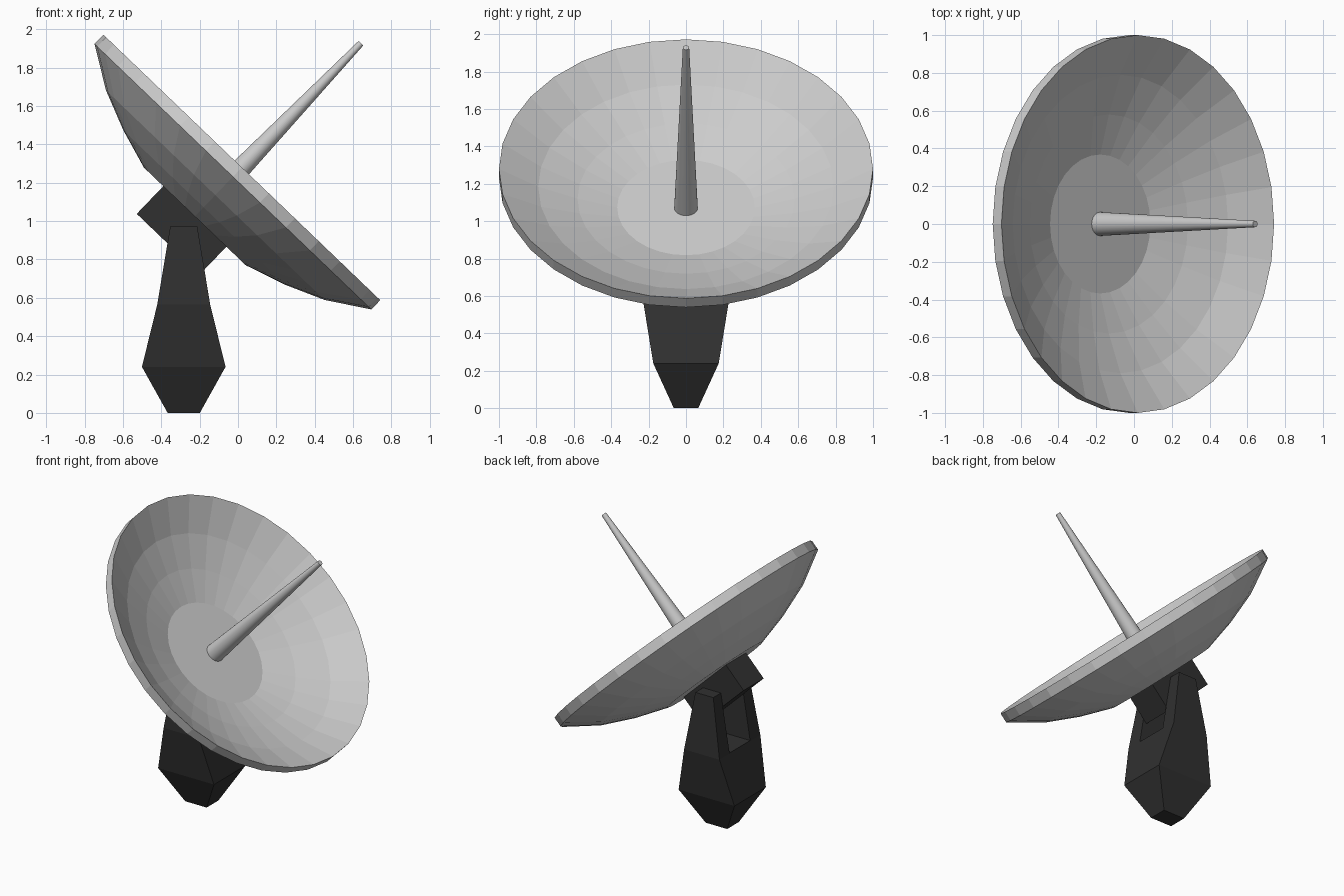
import bpy, bmesh, math
from mathutils import Matrix

if "Cube" in bpy.data.objects:
    bpy.data.objects.remove(bpy.data.objects["Cube"])

# Dish frame: centre of the rim plane, tilted towards +x
TILT = Matrix.Translation((0.02, 0, 1.28)) @ Matrix.Rotation(math.radians(43.8), 4, 'Y')

dark = bpy.data.materials.new("dark_metal")
dark.diffuse_color = (0.03, 0.03, 0.03, 1)
dark.use_nodes = True
dark.node_tree.nodes["Principled BSDF"].inputs["Base Color"].default_value = dark.diffuse_color


def finish(bm, name, matrix=None, mat=None):
    bmesh.ops.recalc_face_normals(bm, faces=bm.faces)
    if matrix:
        bm.transform(matrix)
    me = bpy.data.meshes.new(name)
    bm.to_mesh(me)
    bm.free()
    ob = bpy.data.objects.new(name, me)
    bpy.context.collection.objects.link(ob)
    if mat:
        me.materials.append(mat)
    return ob


def loft(bm, rings, closed=False):
    """Bridge equal-length rings of points; cap the ends unless closed."""
    loops = [[bm.verts.new(p) for p in r] for r in rings]
    n = len(loops[0])
    pairs = list(zip(loops, loops[1:]))
    for a, b in pairs:
        for i in range(n):
            j = (i + 1) % n
            bm.faces.new((a[i], a[j], b[j], b[i]))
    bm.faces.new(loops[0])
    bm.faces.new(loops[-1])


def circle(r, z, n=32):
    return [(r * math.cos(2 * math.pi * i / n), r * math.sin(2 * math.pi * i / n), z)
            for i in range(n)]


def box(name, half, centre, matrix=None, mat=None):
    bm = bmesh.new()
    bmesh.ops.create_cube(bm, size=2)
    bm.transform(Matrix.Translation(centre) @ Matrix.Diagonal((*half, 1)))
    return finish(bm, name, matrix, mat)


# Dish shell: back profile, then the same curve shifted forward for the inside
T = 0.067
curve = [(0.368, -0.354), (0.58, -0.288), (0.79, -0.2), (1.0, -T)]
bm = bmesh.new()
loft(bm, [circle(r, z) for r, z in curve] + [circle(r, z + T) for r, z in reversed(curve)])
finish(bm, "dish", TILT)

# Tapered antenna rod
bm = bmesh.new()
loft(bm, [circle(0.063, -0.29), circle(0.017, 0.898)])
rod = finish(bm, "antenna_rod", TILT)
bpy.context.view_layer.objects.active = rod
rod.select_set(True)
bpy.ops.object.shade_smooth_by_angle(angle=math.radians(40))
rod.select_set(False)

# Pivot block behind the dish
box("pivot_block", (0.228, 0.112, 0.102), (0, 0, -0.452), TILT, dark)

# Forked stand: stacked rectangles with a notch cut through the top
bm = bmesh.new()
loft(bm, [[(-0.283 + sx * hx, sy * hy, z) for sx, sy in ((-1, -1), (1, -1), (1, 1), (-1, 1))]
          for hx, hy, z in ((0.084, 0.065, 0), (0.218, 0.175, 0.24),
                            (0.138, 0.228, 0.565), (0.07, 0.2, 0.975))])
stand = finish(bm, "forked_stand", None, dark)
cutter = box("notch_cutter", (0.5, 0.115, 0.3), (-0.283, 0, 0.87))
cutter.hide_render = True
mod = stand.modifiers.new("notch", 'BOOLEAN')
mod.operation = 'DIFFERENCE'
mod.solver = 'EXACT'
mod.object = cutter
bpy.context.view_layer.objects.active = stand
bpy.ops.object.modifier_apply(modifier=mod.name)
bpy.data.objects.remove(cutter)
